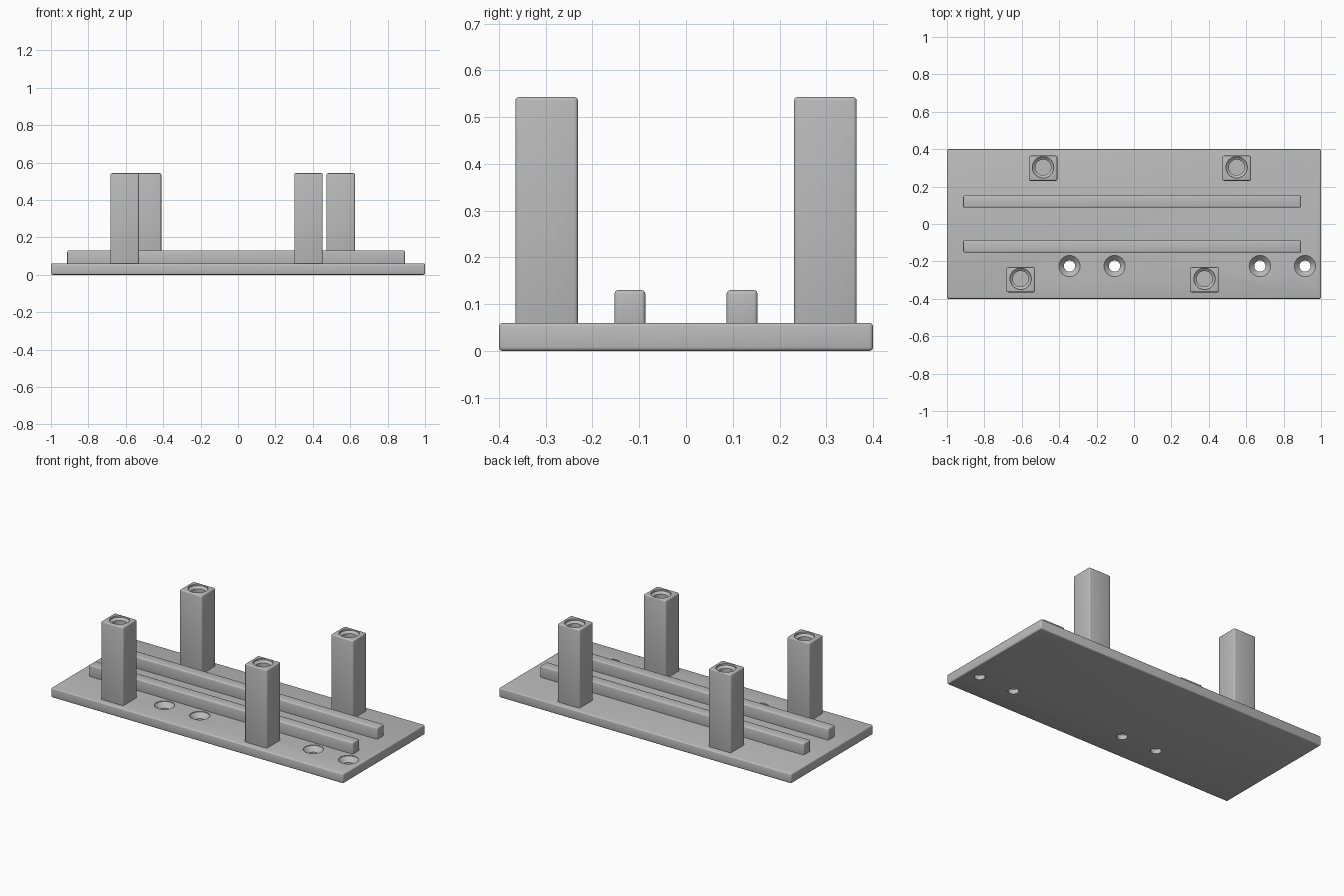
import bpy, bmesh, math

cube = bpy.data.objects.get("Cube")
if cube:
    bpy.data.objects.remove(cube, do_unlink=True)

grey = bpy.data.materials.new("plain grey")
grey.use_nodes = True
COLOUR = (0.5, 0.5, 0.5, 1)
grey.diffuse_color = COLOUR
grey.node_tree.nodes["Principled BSDF"].inputs["Base Color"].default_value = COLOUR


def add_mesh(name, bm):
    mesh = bpy.data.meshes.new(name)
    bmesh.ops.recalc_face_normals(bm, faces=bm.faces)
    bm.to_mesh(mesh)
    bm.free()
    mesh.materials.append(grey)
    obj = bpy.data.objects.new(name, mesh)
    bpy.context.collection.objects.link(obj)
    return obj


def rounded_box(name, low, high, radius=0.008):
    bm = bmesh.new()
    bmesh.ops.create_cube(bm, size=1)
    for v in bm.verts:
        for i in range(3):
            v.co[i] = high[i] if v.co[i] > 0 else low[i]
    obj = add_mesh(name, bm)
    bevel = obj.modifiers.new("rounded edges", 'BEVEL')
    bevel.width = radius
    bevel.segments = 3
    return obj


def drill(target, x, y, profile, sides=32):
    """Cut a hole whose profile is a list of (radius, height)."""
    bm = bmesh.new()
    rings = [[bm.verts.new((x + r * math.cos(math.tau * k / sides),
                            y + r * math.sin(math.tau * k / sides), z))
              for k in range(sides)] for r, z in profile]
    for a, b in zip(rings, rings[1:]):
        for k in range(sides):
            n = (k + 1) % sides
            bm.faces.new((a[k], a[n], b[n], b[k]))
    bm.faces.new(rings[0])
    bm.faces.new(rings[-1])
    cutter = add_mesh(target.name + "_hole_cutter", bm)
    cutter.hide_render = True
    cutter.hide_set(True)
    cutter.display_type = 'WIRE'
    cut = target.modifiers.new("hole", 'BOOLEAN')
    cut.operation = 'DIFFERENCE'
    cut.solver = 'EXACT'
    cut.object = cutter


def finish(obj):
    """Apply the modifiers, remove the cutters and keep the edges sharp."""
    bpy.context.view_layer.update()
    graph = bpy.context.evaluated_depsgraph_get()
    mesh = bpy.data.meshes.new_from_object(obj.evaluated_get(graph))
    cutters = [m.object for m in obj.modifiers if m.type == 'BOOLEAN']
    obj.modifiers.clear()
    obj.data = mesh
    for cutter in cutters:
        bpy.data.objects.remove(cutter, do_unlink=True)
    bpy.ops.object.select_all(action='DESELECT')
    obj.select_set(True)
    bpy.context.view_layer.objects.active = obj
    bpy.ops.object.shade_smooth_by_angle(angle=math.radians(35))


# Base plate with four countersunk screw holes along the front
PLATE_TOP = 0.06
plate = rounded_box("base_plate", (-1, -0.4, 0), (1, 0.4, PLATE_TOP))
for x in (-0.345, -0.104, 0.673, 0.914):
    drill(plate, x, -0.225, [(0.03, -0.05), (0.03, 0.028),
                             (0.057, PLATE_TOP - 0.004), (0.057, 0.1)])
finish(plate)

# Two long guide rails
for name, y in (("front_rail", -0.12), ("back_rail", 0.12)):
    finish(rounded_box(name, (-0.913, y - 0.033, 0.05), (0.892, y + 0.033, 0.13)))

# Four square posts with stepped blind holes in their tops
POST_TOP = 0.543
posts = {"front_right_post": (-0.606, -0.298), "front_left_post": (0.377, -0.298),
         "back_right_post": (-0.486, 0.298), "back_left_post": (0.549, 0.298)}
for name, (x, y) in posts.items():
    post = rounded_box(name, (x - 0.076, y - 0.067, 0.05),
                       (x + 0.076, y + 0.067, POST_TOP))
    drill(post, x, y + 0.005, [(0.042, POST_TOP - 0.12), (0.042, POST_TOP - 0.022),
                               (0.057, POST_TOP - 0.01), (0.057, POST_TOP + 0.05)])
    finish(post)
